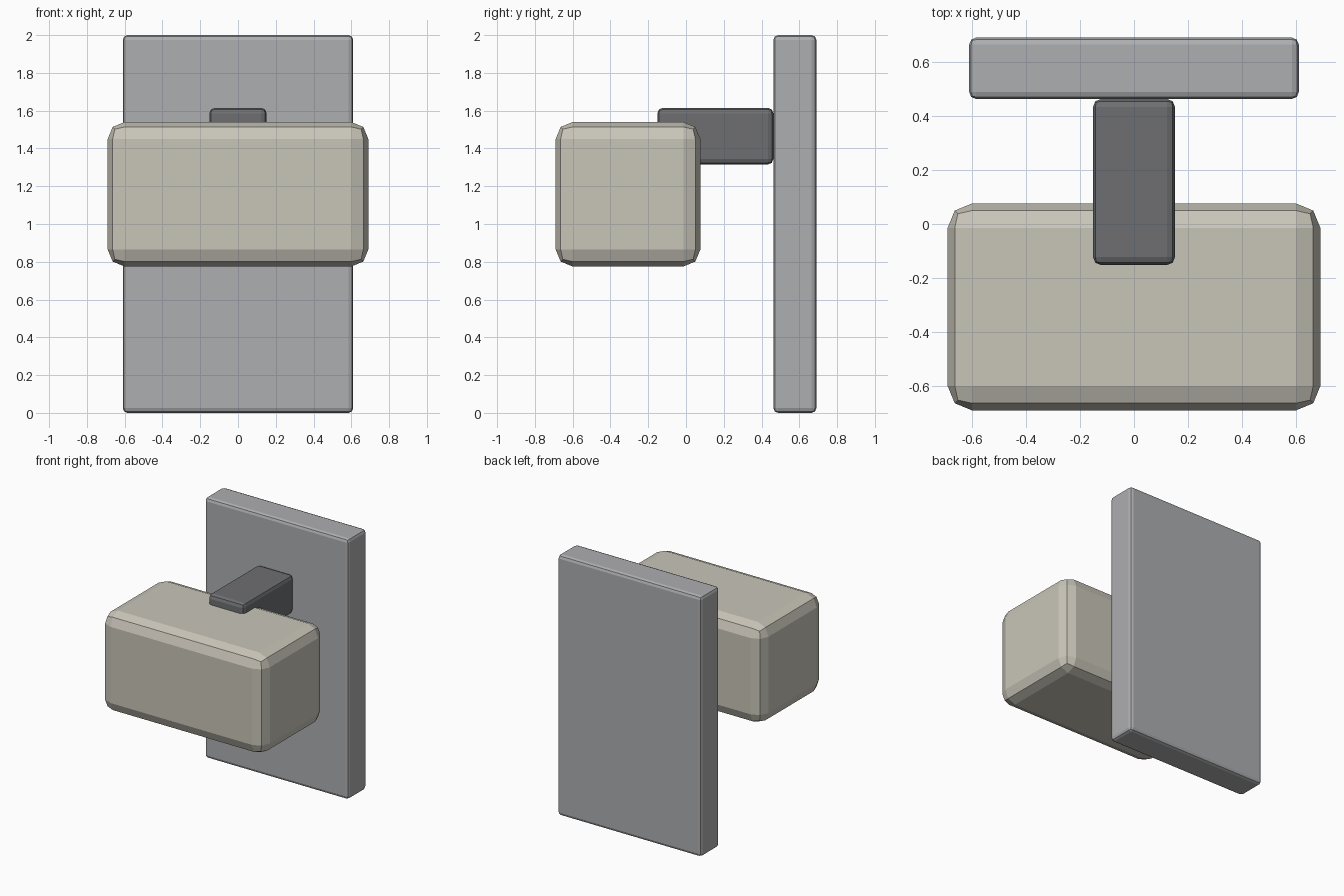
import bpy
import bmesh
from mathutils import Vector

cube = bpy.data.objects.get("Cube")
if cube:
    bpy.data.objects.remove(cube, do_unlink=True)


def make_material(name, rgb):
    mat = bpy.data.materials.new(name)
    mat.use_nodes = True
    colour = (*rgb, 1.0)
    mat.diffuse_color = colour
    mat.node_tree.nodes["Principled BSDF"].inputs["Base Color"].default_value = colour
    return mat


def bevelled_box(name, low, high, bevel, mat):
    """Box between two corners with a two-step chamfer on every edge."""
    low, high = Vector(low), Vector(high)
    size, centre = high - low, (low + high) / 2
    bm = bmesh.new()
    bmesh.ops.create_cube(bm, size=1.0)
    bmesh.ops.scale(bm, vec=size, verts=bm.verts)
    mesh = bpy.data.meshes.new(name)
    bm.to_mesh(mesh)
    bm.free()
    mesh.materials.append(mat)
    obj = bpy.data.objects.new(name, mesh)
    obj.location = centre
    bpy.context.collection.objects.link(obj)
    mod = obj.modifiers.new("Bevel", 'BEVEL')
    mod.width = bevel
    mod.segments = 2
    return obj


light_grey = make_material("light grey", (0.42, 0.425, 0.435))
dark_grey = make_material("dark grey", (0.156, 0.159, 0.168))
cream = make_material("warm cream", (0.584, 0.558, 0.485))

# Upright plate at the back
bevelled_box("back_plate", (-0.61, 0.463, 0), (0.61, 0.69, 2), 0.025, light_grey)

# Arm reaching forward from the plate into the block
bevelled_box("support_arm", (-0.152, -0.152, 1.315), (0.152, 0.463, 1.615), 0.03, dark_grey)

# Large block held at the front
bevelled_box("front_block", (-0.69, -0.69, 0.775), (0.69, 0.076, 1.54), 0.09, cream)
